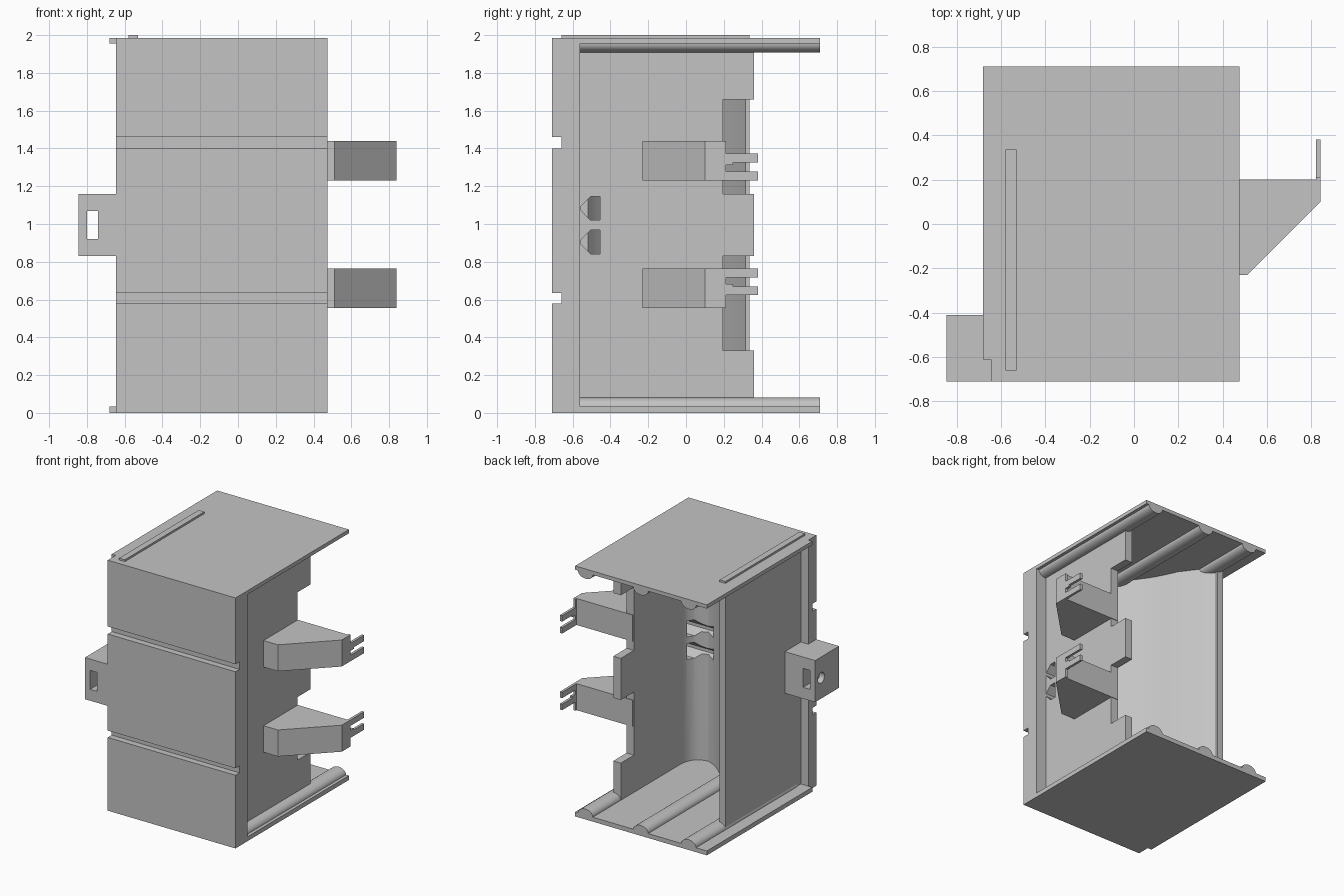
import bpy, bmesh, math
from mathutils import Vector

cube = bpy.data.objects.get("Cube")
if cube:
    bpy.data.objects.remove(cube, do_unlink=True)

# One grey plastic for the whole housing
grey = bpy.data.materials.new("grey_plastic")
grey.use_nodes = True
colour = (0.55, 0.55, 0.55, 1)
grey.diffuse_color = colour
for node in grey.node_tree.nodes:
    if node.type == 'BSDF_PRINCIPLED':
        node.inputs["Base Color"].default_value = colour


def prism(name, axis, pts, lo, hi):
    """Extrude a closed outline along an axis: x takes (y, z), y takes (x, z), z takes (x, y)."""
    place = {'x': lambda a, b, t: (t, a, b),
             'y': lambda a, b, t: (a, t, b),
             'z': lambda a, b, t: (a, b, t)}[axis]
    bm = bmesh.new()
    face = bm.faces.new([bm.verts.new(place(a, b, lo)) for a, b in pts])
    ext = bmesh.ops.extrude_face_region(bm, geom=[face])
    verts = [v for v in ext["geom"] if isinstance(v, bmesh.types.BMVert)]
    bmesh.ops.translate(bm, verts=verts, vec=Vector(place(0, 0, hi - lo)))
    bmesh.ops.recalc_face_normals(bm, faces=bm.faces)
    mesh = bpy.data.meshes.new(name)
    bm.to_mesh(mesh)
    bm.free()
    mesh.materials.append(grey)
    obj = bpy.data.objects.new(name, mesh)
    bpy.context.scene.collection.objects.link(obj)
    return obj


def box(name, x, y, z):
    return prism(name, 'z', [(x[0], y[0]), (x[1], y[0]), (x[1], y[1]), (x[0], y[1])], *z)


def cut(obj, cutter):
    mod = obj.modifiers.new("cut", 'BOOLEAN')
    mod.operation = 'DIFFERENCE'
    mod.solver = 'EXACT'
    mod.object = cutter
    cutter.hide_render = True
    cutter.hide_viewport = True
    cutter.display_type = 'WIRE'


def smooth(obj, angle=30):
    bpy.ops.object.select_all(action='DESELECT')
    obj.select_set(True)
    bpy.context.view_layer.objects.active = obj
    bpy.ops.object.shade_smooth_by_angle(angle=math.radians(angle))


TOP = 1.985
MID = TOP / 2


# Front panel with two horizontal grooves, shallower along its left-hand rim
def front_profile(back):
    pts = [(back, 0), (-0.71, 0)]
    for lo, hi in ((0.58, 0.635), (1.40, 1.46)):
        pts += [(-0.71, lo), (-0.66, lo), (-0.66, hi), (-0.71, hi)]
    return pts + [(-0.71, TOP), (back, TOP)]


prism("front_panel", 'x', front_profile(-0.56), -0.58, 0.475)
prism("front_panel_rim", 'x', front_profile(-0.61), -0.645, -0.58)

# Floor and roof plates
plate = [(-0.68, 0.71), (-0.68, -0.61), (-0.58, -0.61),
         (-0.58, -0.56), (0.475, -0.56), (0.475, 0.71)]
prism("floor_plate", 'z', plate, 0, 0.035)
prism("roof_plate", 'z', plate, 1.955, TOP)
box("roof_rib", (-0.58, -0.53), (-0.66, 0.335), (1.96, 2.0))

# Rounded rails along the floor and roof
for i, x in enumerate((0.385, -0.10, -0.52)):
    arc = [(math.cos(math.pi * k / 14), math.sin(math.pi * k / 14)) for k in range(15)]
    for name, z, s in (("floor_rail", 0.035, 1), ("roof_rail", 1.955, -1)):
        rail = prism(f"{name}_{i + 1}", 'y',
                     [(x + 0.065 * c, z + s * 0.047 * h) for c, h in arc], -0.56, 0.71)
        smooth(rail)

# Left wall with the curved inner face sweeping across to the right wall
core = prism("curved_inner_wall", 'z', [
    (-0.58, 0.335), (-0.58, -0.61), (-0.57, -0.61), (0.32, -0.61), (0.32, -0.40),
    (0.312, -0.45), (0.285, -0.50), (0.24, -0.535), (0.185, -0.545), (0.13, -0.525),
    (0.06, -0.475), (-0.03, -0.395), (-0.11, -0.31), (-0.19, -0.21), (-0.26, -0.11),
    (-0.31, -0.02), (-0.356, 0.08), (-0.53, 0.315), (-0.53, 0.335)], 0.03, 1.96)

# Right wall with two notches in its rear edge
wall = prism("right_wall", 'x', [
    (-0.60, 0.03), (0.36, 0.03), (0.36, 0.33), (0.195, 0.33), (0.195, 0.83), (0.36, 0.83),
    (0.36, 1.16), (0.195, 1.16), (0.195, 1.66), (0.36, 1.66), (0.36, 1.96), (-0.60, 1.96)],
    0.32, 0.385)

# Pointed openings through the right wall
for i, z in enumerate((0.905, 1.083)):
    hole = prism(f"opening_cutter_{i + 1}", 'x', [
        (-0.555, z - 0.012), (-0.505, z - 0.063), (-0.455, z - 0.063),
        (-0.455, z + 0.063), (-0.505, z + 0.063), (-0.555, z + 0.012)], 0.12, 0.5)
    cut(core, hole)
    cut(wall, hole)
smooth(core)

# Two side arms, mirrored about mid height, each with a pair of prongs
arm = [(0.33, -0.23), (0.51, -0.23), (0.84, 0.10), (0.84, 0.20), (0.33, 0.20)]
for label, flip in (("upper", False), ("lower", True)):
    def zs(lo, hi):
        return (2 * MID + 0.01 - hi, 2 * MID + 0.01 - lo) if flip else (lo, hi)

    prism(f"{label}_arm", 'z', arm, *zs(1.23, 1.44))
    box(f"{label}_arm_lip", (0.82, 0.84), (0.19, 0.212), zs(1.23, 1.44))
    for part, y, z in (("outer_prong", 0.38, (1.23, 1.277)),
                       ("inner_prong", 0.38, (1.325, 1.372)),
                       ("prong_root", 0.25, (1.312, 1.34))):
        box(f"{label}_{part}", (0.82, 0.84), (0.19, y), zs(*z))

# Latch block with a through slot and a round side hole
latch = box("latch_block", (-0.845, -0.57), (-0.71, -0.41), (0.83, 1.16))
cut(latch, box("slot_cutter", (-0.80, -0.74), (-0.8, -0.3), (0.92, 1.07)))
cut(latch, prism("round_cutter", 'x',
                 [(-0.485 + 0.042 * math.cos(math.tau * k / 24),
                   0.995 + 0.042 * math.sin(math.tau * k / 24)) for k in range(24)],
                 -0.9, -0.77))
